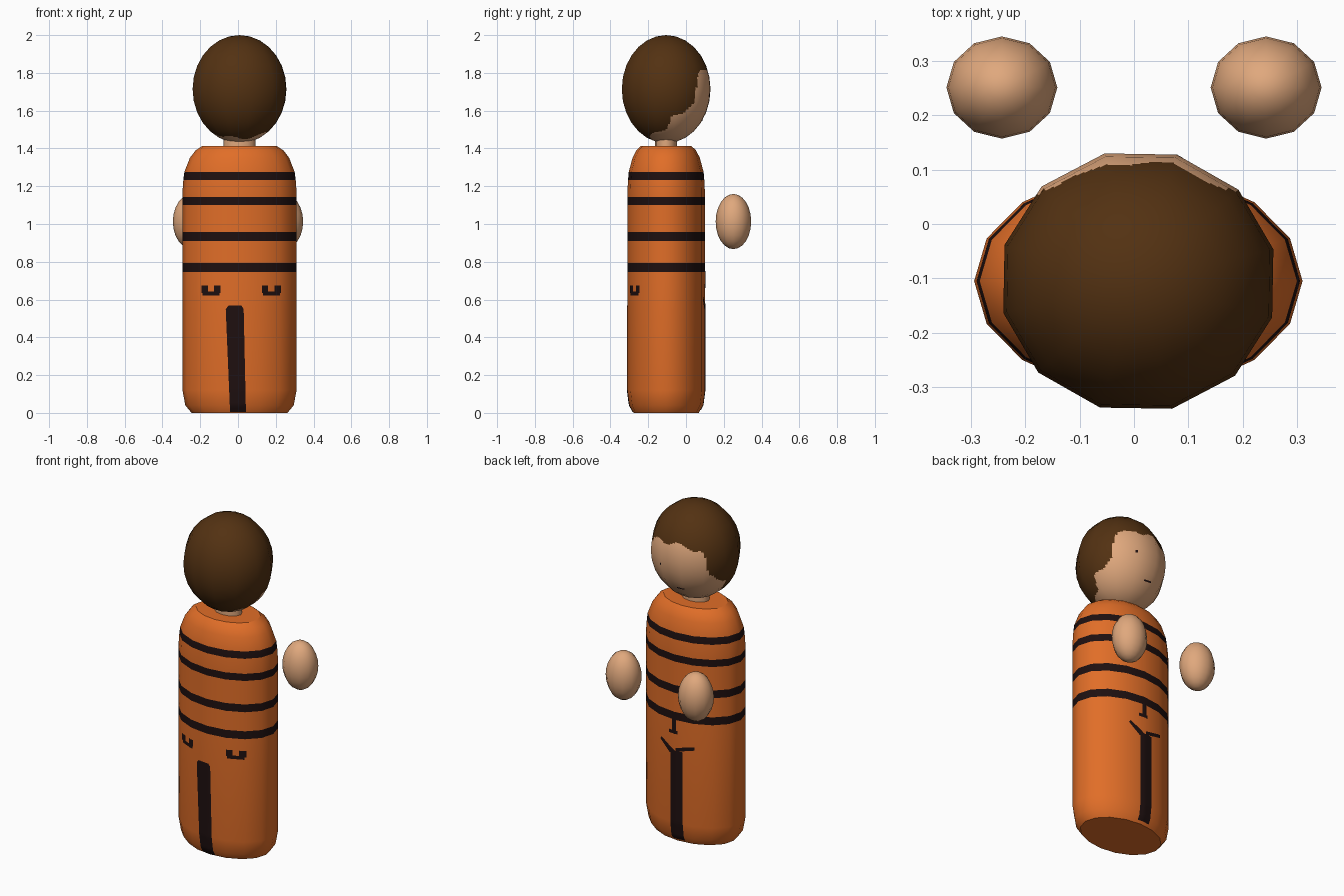
import bpy, bmesh, math
from mathutils import Vector
from mathutils.bvhtree import BVHTree

if "Cube" in bpy.data.objects:
    bpy.data.objects.remove(bpy.data.objects["Cube"])


def material(name, rgb):
    m = bpy.data.materials.new(name)
    m.diffuse_color = (*rgb, 1)
    m.use_nodes = True
    m.node_tree.nodes["Principled BSDF"].inputs["Base Color"].default_value = m.diffuse_color
    return m


ORANGE = material("orange_cloth", (0.75, 0.155, 0.021))
DARK = material("dark_stripe", (0.013, 0.005, 0.005))
SKIN = material("skin", (0.745, 0.392, 0.205))
HAIR = material("brown_hair", (0.086, 0.031, 0.006))
CX, CY = 0.008, -0.105      # axis of the body and head


def finish(name, bm, mats):
    me = bpy.data.meshes.new(name)
    bm.to_mesh(me)
    for m in mats:
        me.materials.append(m)
    ob = bpy.data.objects.new(name, me)
    bpy.context.collection.objects.link(ob)
    return ob


def loft(profile, rx, ry, sides):
    """Elliptical rings (z, scale) skinned into a closed solid."""
    bm = bmesh.new()
    rings = []
    for z, s in profile:
        rings.append([bm.verts.new((CX + rx * s * math.cos(2 * math.pi * i / sides),
                                    CY + ry * s * math.sin(2 * math.pi * i / sides), z))
                      for i in range(sides)])
    for a, b in zip(rings, rings[1:]):
        for i in range(sides):
            j = (i + 1) % sides
            bm.faces.new((a[i], a[j], b[j], b[i])).smooth = True
    bm.faces.new(rings[0][::-1])
    bm.faces.new(rings[-1])
    return bm


# Body: rounded column, with loops at the edges of the bands
bands = [(0.746, 0.794), (0.91, 0.957), (1.10, 1.143), (1.233, 1.275)]
profile = [(0, 0.84), (0.04, 0.95), (0.12, 1)]
profile += [(z, 1) for b in bands[:3] for z in b]
profile += [(1.17, 1), (1.233, 0.985), (1.275, 0.967), (1.35, 0.87), (1.39, 0.77), (1.413, 0.65)]
body = loft(profile, 0.302, 0.205, 16)
for f in body.faces:
    z = f.calc_center_median().z
    f.material_index = int(any(lo < z < hi for lo, hi in bands))
finish("body", body, [ORANGE, DARK])
body_tree = BVHTree.FromBMesh(body)

# Neck
finish("neck", loft([(1.39, 1), (1.47, 1)], 0.085, 0.058, 12), [SKIN])

# Head: twelve-sided ellipsoid, subdivided so the hairline can follow a rule
HC, HR = Vector((CX, CY, 1.714)), Vector((0.256, 0.242, 0.286))
head = bmesh.new()
bmesh.ops.create_uvsphere(head, u_segments=12, v_segments=14, radius=1)
turn = math.radians(14)
for v in head.verts:
    x, y, z = v.co
    v.co = (HC.x + HR.x * (x * math.cos(turn) - y * math.sin(turn)),
            HC.y + HR.y * (x * math.sin(turn) + y * math.cos(turn)), HC.z + HR.z * z)
bmesh.ops.subdivide_edges(head, edges=head.edges[:], cuts=7, use_grid_fill=True)

# (height, furthest forward y) of the hair edge, relative to the head centre
hairline = [(-0.29, -0.16), (-0.262, -0.105), (-0.24, -0.06), (-0.205, 0.01),
            (-0.14, 0.02), (-0.115, 0.09), (-0.06, 0.15), (0.085, 0.17), (0.125, 0.26)]


def hair_edge(z):
    for (z0, y0), (z1, y1) in zip(hairline, hairline[1:]):
        if z0 <= z <= z1:
            return y0 + (y1 - y0) * (z - z0) / (z1 - z0)
    return 1 if z > 0 else -1


for f in head.faces:
    f.smooth = True
    p = f.calc_center_median() - HC
    wave = 0.012 * math.sin(p.x * 40)
    f.material_index = int(p.y < hair_edge(p.z + wave) and p.z > -0.262)
head_tree = BVHTree.FromBMesh(head)
ob = finish("head", head, [SKIN, HAIR])
normals = []
for v in ob.data.vertices:
    d = v.co - HC
    normals.append(Vector((d.x / HR.x**2, d.y / HR.y**2, d.z / HR.z**2)).normalized())
ob.data.normals_split_custom_set_from_vertices(normals)

# Hands: floating ellipsoids, mirrored
for side, word in ((-1, "left"), (1, "right")):
    bm = bmesh.new()
    bmesh.ops.create_uvsphere(bm, u_segments=12, v_segments=12, radius=1)
    for v in bm.verts:
        v.co = (side * 0.243 + 0.102 * v.co.x, 0.251 + 0.094 * v.co.y, 1.013 + 0.146 * v.co.z)
    for f in bm.faces:
        f.smooth = True
    finish(word + "_hand", bm, [SKIN])


def decal(name, tree, side, corners, cols=6, rows=2):
    """Thin painted patch laid on a surface; side is -1 or 1 along y.
    corners are (x, z): bottom left, bottom right, top right, top left."""
    a, b, c, d = (Vector(p) for p in corners)
    bm = bmesh.new()
    grid = []
    for r in range(rows + 1):
        line = []
        for k in range(cols + 1):
            p = a.lerp(d, r / rows).lerp(b.lerp(c, r / rows), k / cols)
            hit, n, _, _ = tree.ray_cast(Vector((p.x, side * 2, p.y)), Vector((0, -side, 0)))
            line.append(bm.verts.new(hit + Vector((0, side * 0.003, 0))))
        grid.append(line)
    for lo, hi in zip(grid, grid[1:]):
        for k in range(cols):
            q = (lo[k], lo[k + 1], hi[k + 1], hi[k])
            f = bm.faces.new(q if side < 0 else q[::-1])
            f.smooth = True
    finish(name, bm, [DARK])


def box(x0, x1, z0, z1):
    return [(x0, z0), (x1, z0), (x1, z1), (x0, z1)]


# Leg stripes on both faces of the body
decal("front_stripe", body_tree, -1, [(-0.042, 0.004), (0.042, 0.004), (0.03, 0.55), (-0.065, 0.55)], 8, 50)
decal("front_stripe_top", body_tree, -1, [(-0.065, 0.55), (0.03, 0.55), (0.018, 0.568), (-0.05, 0.568)], 8)
decal("back_stripe", body_tree, 1, box(-0.045, 0.036, 0.015, 0.56), 8, 50)

# Forked lines and fastening mark on the +y face
decal("fork_right", body_tree, 1, [(-0.01, 0.55), (0.04, 0.54), (0.11, 0.603), (0.10, 0.618)], 8)
decal("fork_left", body_tree, 1, [(-0.115, 0.585), (0.0, 0.555), (0.0, 0.578), (-0.115, 0.605)], 8)
decal("fastening", body_tree, 1, box(-0.005, 0.022, 0.675, 0.75))
decal("fastening_foot", body_tree, 1, box(-0.012, 0.045, 0.662, 0.682))

# Small U-shaped pockets on the -y face
for cx, word in ((-0.143, "left"), (0.177, "right")):
    decal(word + "_pocket_base", body_tree, -1, box(cx - 0.045, cx + 0.045, 0.622, 0.643))
    for s in (-1, 1):
        x = cx + s * 0.034
        decal(word + "_pocket_side", body_tree, -1, box(x - 0.017, x + 0.017, 0.636, 0.675))

# Eye and mouth marks
decal("eye", head_tree, 1, box(0.078, 0.09, 1.675, 1.69))
decal("mouth", head_tree, 1, [(-0.05, 1.545), (0.0, 1.542), (0.0, 1.551), (-0.05, 1.553)])
